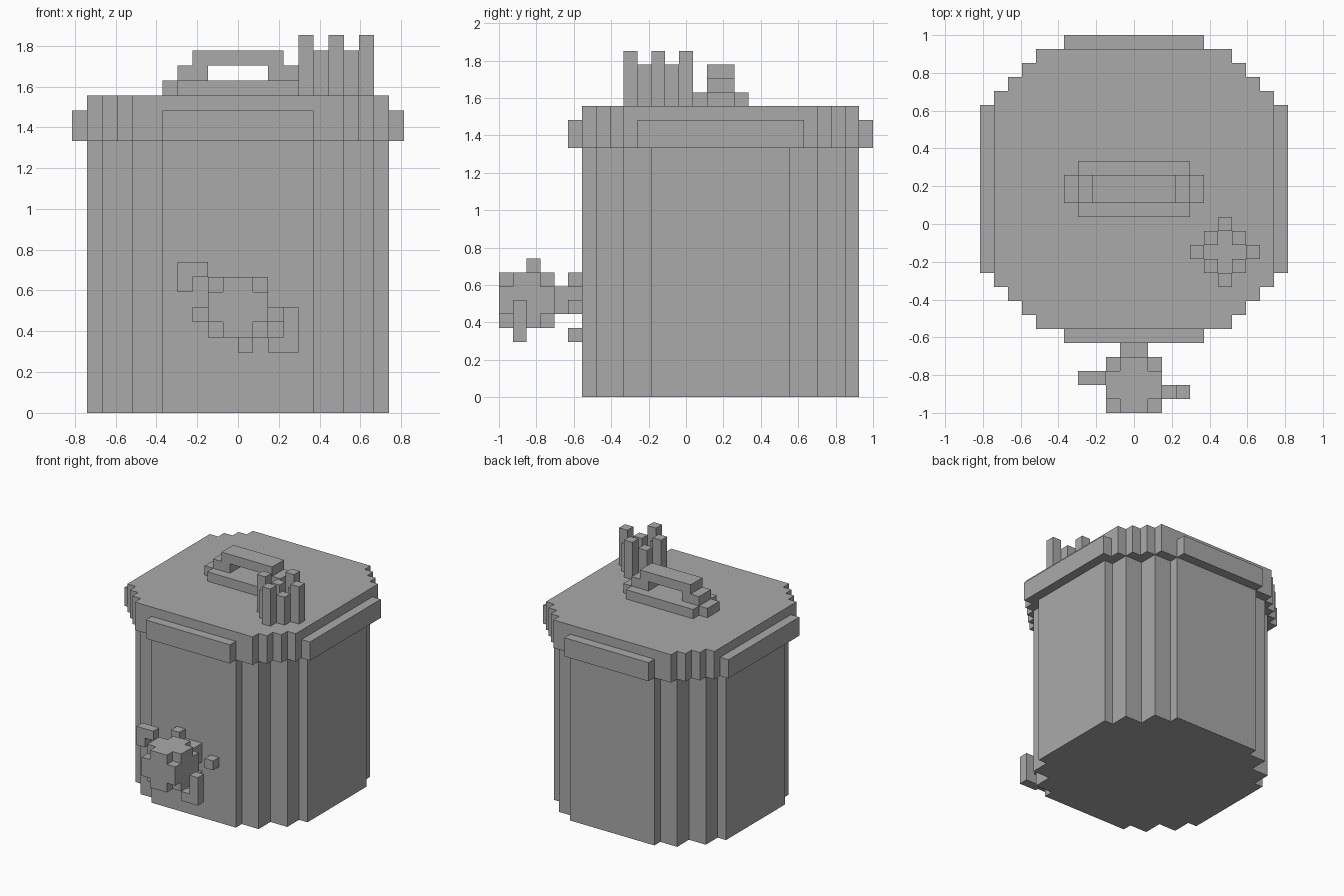
import bpy
import bmesh

cube = bpy.data.objects.get("Cube")
if cube:
    bpy.data.objects.remove(cube, do_unlink=True)

V = 2 / 27      # edge length of one block
CY = 2.5        # bin centre along y, in blocks

grey = bpy.data.materials.new("plain grey")
grey.use_nodes = True
colour = (0.4, 0.4, 0.4, 1)
grey.diffuse_color = colour
grey.node_tree.nodes["Principled BSDF"].inputs["Base Color"].default_value = colour


def prism(name, outline, z0, z1):
    """Extrude a closed xy outline, all measured in blocks."""
    bm = bmesh.new()
    base = bm.faces.new([bm.verts.new((x * V, y * V, z0 * V)) for x, y in outline])
    grown = bmesh.ops.extrude_face_region(bm, geom=[base])["geom"]
    top = [g for g in grown if isinstance(g, bmesh.types.BMVert)]
    bmesh.ops.translate(bm, vec=(0, 0, (z1 - z0) * V), verts=top)
    bmesh.ops.recalc_face_normals(bm, faces=bm.faces)
    mesh = bpy.data.meshes.new(name)
    bm.to_mesh(mesh)
    bm.free()
    mesh.materials.append(grey)
    obj = bpy.data.objects.new(name, mesh)
    bpy.context.collection.objects.link(obj)
    return obj


def box(name, x0, x1, y0, y1, z0, z1):
    return prism(name, [(x0, y0), (x1, y0), (x1, y1), (x0, y1)], z0, z1)


def stepped(name, steps, cy, z0, z1):
    """Prism with staircase corners; steps are half sizes, widest first."""
    quarter = []
    for i, (x, y) in enumerate(steps):
        quarter.append((x, y))
        if i + 1 < len(steps):
            quarter.append((steps[i + 1][0], y))
    back = quarter + [(-x, y) for x, y in reversed(quarter)]
    loop = back + [(x, -y) for x, y in reversed(back)]
    return prism(name, [(x, y + cy) for x, y in loop], z0, z1)


# Bin body and lid
stepped("bin_body", [(10, 5), (9, 7), (7, 9), (5, 10)], CY, 0, 18)
stepped("lid", [(10, 7), (9, 8), (8, 9), (7, 10)], CY, 18, 21)

# Raised rim plates on the four flat sides of the lid
for side, s in (("left", 1), ("right", -1)):
    box("lid_rim_" + side, *sorted((s * 10, s * 11)), CY - 6, CY + 6, 18, 20)
for side, s in (("back", 1), ("front", -1)):
    box("lid_rim_" + side, -5, 5, *sorted((CY + s * 10, CY + s * 11)), 18, 20)

# Lid handle
stepped("handle_base", [(5, 1), (4, 2)], CY, 21, 22)
for side, s in (("left", 1), ("right", -1)):
    box("handle_post_" + side, *sorted((s * 2, s * 4)), CY - 1, CY + 1, 22, 23)
box("handle_grip", -3, 3, CY - 1, CY + 1, 23, 24)

# Ring of upright sticks: tall on the axes, shorter on the diagonals
for dx in range(-2, 3):
    for dy in range(-2, 3):
        on_tip = {abs(dx), abs(dy)} == {0, 2}
        on_corner = abs(dx) == 1 and abs(dy) == 1
        if on_tip or on_corner:
            x, y = 6.5 + dx, -2 + dy
            box("stick", x - .5, x + .5, y - .5, y + .5, 21, 25 if on_tip else 24)

# Ball in front, with clipped corners, and its neck to the bin
BY = -11.5
stepped("ball_bottom", [(2, 1), (1, 2)], BY, 5, 6)
box("ball_middle", -2, 2, BY - 2, BY + 2, 6, 8)
stepped("ball_top", [(2, 1), (1, 2)], BY, 8, 9)
box("ball_neck", -1, 1, BY + 2, BY + 4, 6, 8)

# Hooked arms on either side of the ball
box("right_arm", -4, -2, BY, BY + 1, 9, 10)
box("right_arm_tip", -4, -3, BY, BY + 1, 8, 9)
box("left_arm", 2, 4, BY - 1, BY, 4, 5)
box("left_arm_tip", 3, 4, BY - 1, BY, 5, 7)

# Small studs on the front wall around the neck
for x, z in ((-2, 8), (-3, 6), (2, 6), (0, 4)):
    box("wall_stud", x, x + 1, -8.5, -7.5, z, z + 1)
